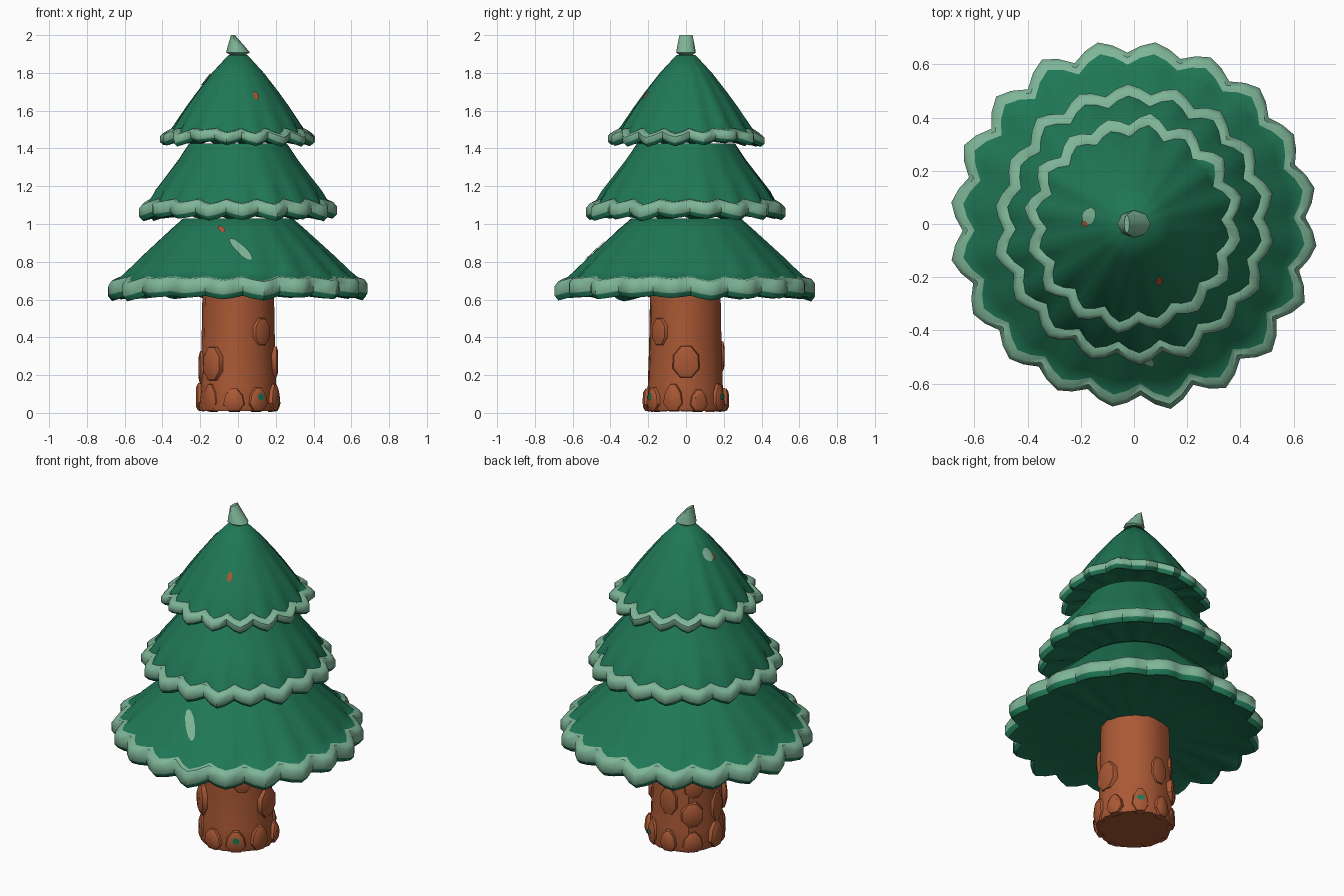
import bpy, bmesh, math, random
from mathutils import Matrix, Vector
from mathutils.bvhtree import BVHTree

random.seed(4)
if "Cube" in bpy.data.objects:
    bpy.data.objects.remove(bpy.data.objects["Cube"], do_unlink=True)


def material(name, rgb):
    m = bpy.data.materials.new(name)
    m.use_nodes = True
    m.diffuse_color = (*rgb, 1)
    m.node_tree.nodes["Principled BSDF"].inputs["Base Color"].default_value = (*rgb, 1)
    return m


GREEN = material("pine green", (0.014, 0.185, 0.093))
FROST = material("frosted green", (0.21, 0.46, 0.31))
BARK = material("bark brown", (0.40, 0.098, 0.035))


def finish(bm, name, mats, angle):
    bmesh.ops.recalc_face_normals(bm, faces=bm.faces[:])
    mesh = bpy.data.meshes.new(name)
    bm.to_mesh(mesh)
    bm.free()
    for m in mats:
        mesh.materials.append(m)
    ob = bpy.data.objects.new(name, mesh)
    bpy.context.collection.objects.link(ob)
    bpy.ops.object.select_all(action="DESELECT")
    ob.select_set(True)
    bpy.context.view_layer.objects.active = ob
    bpy.ops.object.shade_smooth_by_angle(angle=math.radians(angle))
    return ob


def loft(bm, rings, frost=()):
    """Bridge consecutive rings of points; bands listed in frost get slot 1."""
    loops = [[bm.verts.new(p) for p in ring] for ring in rings]
    n = len(loops[0])
    for k in range(len(loops) - 1):
        a, b = loops[k], loops[k + 1]
        for i in range(n):
            j = (i + 1) % n
            f = bm.faces.new((a[i], a[j], b[j], b[i]))
            f.material_index = 1 if k in frost else 0
    bm.faces.new(loops[0])
    bm.faces.new(loops[-1])


def tier(name, radius, base, rim, lobes, slope, wave):
    """Scalloped skirt: underside, thick frosted rim, then the needle slope."""
    n = lobes * 4
    shape = (0.0, 0.6, 1.0, 0.6)
    lobe_jitter = [random.uniform(-0.25, 0.2) for _ in range(lobes)]
    drop = [random.uniform(-0.012, 0.012) for _ in range(lobes)]
    # radius, height, scallop strength
    profile = [(0.12, base + 0.012, 0),
               (radius * 0.6, base + 0.018, 0.5),
               (radius - 0.06, base + 0.012, 1),
               (radius - 0.02, base, 1),
               (radius, base + rim * 0.25, 1),
               (radius, base + rim * 0.75, 1),
               (radius - 0.018, base + rim, 1),
               (radius - 0.045, base + rim * 1.04, 1)]
    steps = len(slope)
    profile += [(r, z, 0.6 * (1 - (k + 1) / steps)) for k, (r, z) in enumerate(slope)]
    rings = []
    for r, z, s in profile:
        ring = []
        for i in range(n):
            lobe = i // 4
            bulge = shape[i % 4]
            out = r + s * wave * (bulge - 1 + bulge * lobe_jitter[lobe])
            a = 2 * math.pi * (i + 0.5) / n
            height = z + s * (0.02 * (0.5 - bulge) + bulge * drop[lobe])
            ring.append((out * math.cos(a), out * math.sin(a), height))
        rings.append(ring)
    bm = bmesh.new()
    loft(bm, rings, frost=(4, 5, 6))
    return finish(bm, name, (GREEN, FROST), 50)


# Three skirts of branches
lower = tier("lower_branches", 0.70, 0.61, 0.10, 20,
             [(0.60, 0.755), (0.52, 0.83), (0.43, 0.91), (0.35, 0.98), (0.29, 1.03)], 0.055)
tier("middle_branches", 0.535, 1.035, 0.085, 18,
     [(0.45, 1.18), (0.385, 1.26), (0.32, 1.34), (0.26, 1.425)], 0.045)
upper = tier("upper_branches", 0.413, 1.43, 0.065, 16,
             [(0.335, 1.54), (0.28, 1.62), (0.22, 1.7), (0.14, 1.8), (0.05, 1.895)], 0.04)


# Frosted tip: wedge leaning slightly to one side
def tip_ring(rx, ry, z, x=0.0):
    return [(x + rx * math.cos(i * math.pi / 4), ry * math.sin(i * math.pi / 4), z)
            for i in range(8)]


bm = bmesh.new()
loft(bm, [tip_ring(0.04, 0.035, 1.895), tip_ring(0.063, 0.052, 1.908),
          tip_ring(0.04, 0.045, 1.95, -0.012), tip_ring(0.01, 0.035, 2.0, -0.027)])
finish(bm, "treetop", (FROST,), 50)

# Trunk: faceted column with a slight flare at the foot
bm = bmesh.new()
SIDES = 14
uneven = [random.uniform(0.96, 1.04) for _ in range(SIDES)]
loft(bm, [[(r * uneven[i] * math.cos(2 * math.pi * i / SIDES),
            r * uneven[i] * math.sin(2 * math.pi * i / SIDES), z) for i in range(SIDES)]
          for r, z in ((0.205, 0.01), (0.212, 0.03), (0.2, 0.14), (0.193, 0.35), (0.188, 0.63))])
finish(bm, "trunk", (BARK,), 40)


def bark_plate(bm, degrees, z, width, height, depth, taper):
    """Raised chunk with chamfered edge, lying against the trunk."""
    place = Matrix.Rotation(math.radians(degrees), 4, "Z") @ Matrix.Translation((0.178, 0, z))
    rings = []
    for out, size in ((0.0, 1.0), (depth * 0.75, 0.92), (depth, 0.62)):
        ring = []
        for i in range(8):
            a = math.pi * (i + 0.5) / 4
            up = math.sin(a)
            side = math.cos(a) * (1 - taper * (up + 1) / 2)
            ring.append(place @ Vector((out, side * width * size / 2, up * height * size / 2)))
        rings.append(ring)
    loft(bm, rings)


# Knots on the trunk: angle, height, width, tall, depth
bm = bmesh.new()
for spec in ((0, 0.27, 0.16, 0.19, 0.035), (228, 0.26, 0.14, 0.2, 0.045),
             (312, 0.43, 0.12, 0.16, 0.025), (135, 0.23, 0.14, 0.16, 0.045),
             (138, 0.39, 0.12, 0.14, 0.03), (95, 0.30, 0.12, 0.18, 0.025),
             (185, 0.24, 0.11, 0.2, 0.03)):
    bark_plate(bm, *spec, 0.1)
finish(bm, "trunk_knots", (BARK,), 40)

# Root chunks around the foot
bm = bmesh.new()
for k in range(9):
    tall = random.uniform(0.13, 0.17)
    bark_plate(bm, k * 40 + 20 + random.uniform(-5, 5), tall / 2,
               random.uniform(0.12, 0.155), tall, random.uniform(0.035, 0.05), 0.45)
roots = finish(bm, "root_chunks", (BARK,), 40)


def patch(name, target, mat, center, long_axis, short_axis):
    """Thin oval fleck draped over the target surface."""
    mesh = target.data
    tree = BVHTree.FromPolygons([v.co for v in mesh.vertices],
                                [p.vertices[:] for p in mesh.polygons])

    def drape(u, v):
        p = Vector(center) + u * Vector(long_axis) + v * Vector(short_axis)
        spot, normal, _, _ = tree.find_nearest(p)
        return spot + normal * 0.006

    bm = bmesh.new()
    rings = [[bm.verts.new(drape(s * math.cos(a), s * math.sin(a)))
              for a in (i * math.pi / 6 for i in range(12))] for s in (0.25, 0.6, 1.0)]
    bm.faces.new(rings[0])
    for a, b in zip(rings, rings[1:]):
        for i in range(12):
            j = (i + 1) % 12
            bm.faces.new((a[i], b[i], b[j], a[j]))
    finish(bm, name, (mat,), 60)


# Flecks of frost, bark and needles
patch("frost_fleck_low", lower, FROST, (0.015, -0.475, 0.865), (0.055, -0.06, -0.06), (0.028, 0, 0.012))
patch("bark_fleck_low", lower, BARK, (-0.088, -0.35, 0.975), (0.012, -0.02, -0.02), (0.016, 0, 0))
patch("frost_fleck_high", upper, FROST, (-0.17, 0.03, 1.765), (-0.026, 0, -0.032), (0, 0.034, 0))
patch("bark_fleck_high", upper, BARK, (-0.185, 0, 1.745), (-0.012, 0, -0.014), (0, 0.011, 0))
patch("bark_fleck_front", upper, BARK, (0.095, -0.215, 1.68), (0.006, -0.018, -0.022), (0.013, 0.005, 0))
patch("needle_fleck_back", roots, GREEN, (0.11, 0.19, 0.085), (0, 0, 0.016), (0.02, -0.012, 0))
patch("needle_fleck_front", roots, GREEN, (0.12, -0.19, 0.085), (0, 0, 0.02), (0.016, 0.01, 0))
